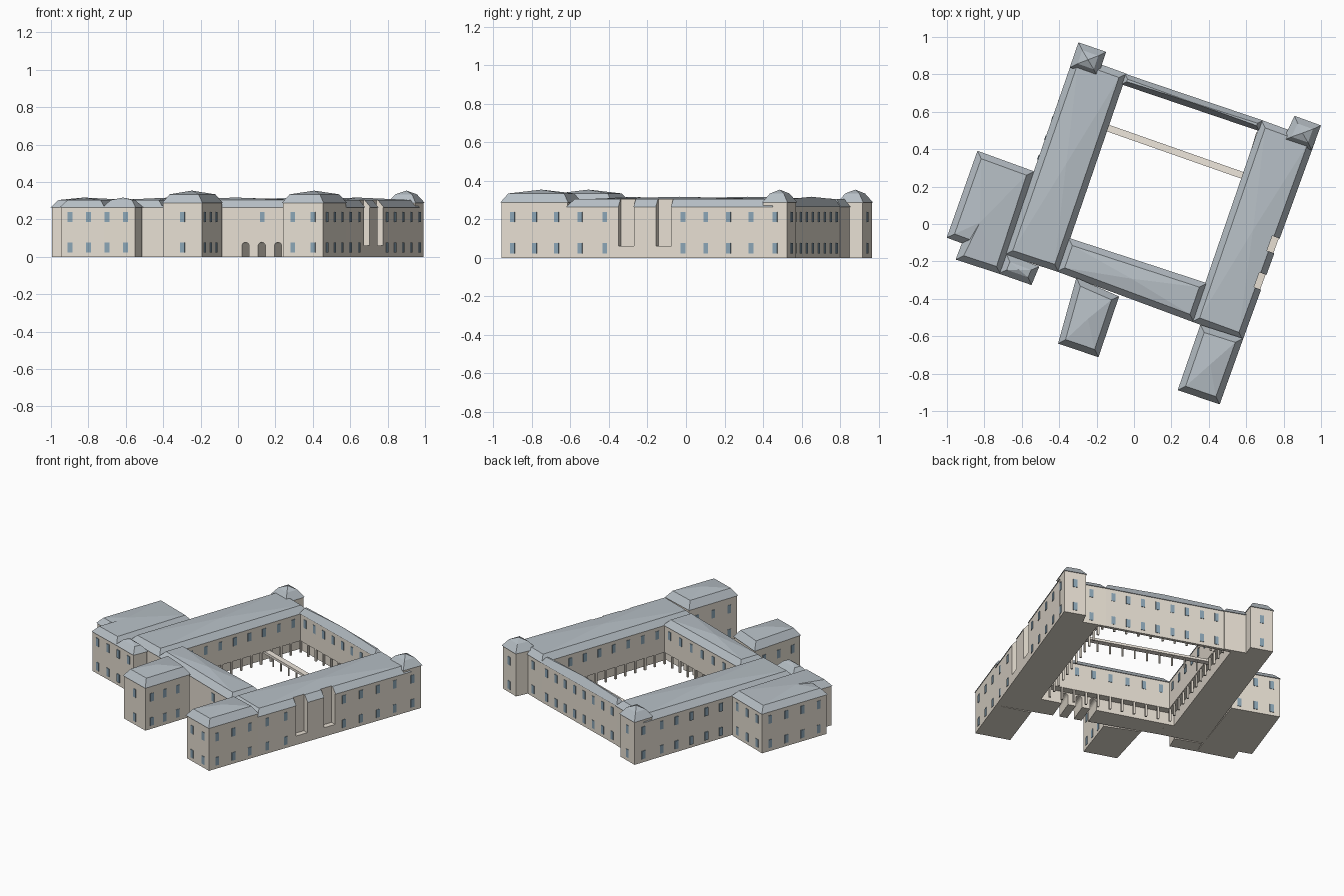
import bpy, bmesh, math
from mathutils import Vector

if "Cube" in bpy.data.objects:
    bpy.data.objects.remove(bpy.data.objects["Cube"])


def material(name, rgb):
    m = bpy.data.materials.new(name)
    m.diffuse_color = (*rgb, 1)
    m.use_nodes = True
    m.node_tree.nodes["Principled BSDF"].inputs["Base Color"].default_value = m.diffuse_color
    return m


WALL = material("plaster", (0.80, 0.74, 0.65))
ROOF = material("slate", (0.47, 0.52, 0.56))
GLASS = material("glass", (0.26, 0.38, 0.47))
TRIM = material("pale_stone", (0.86, 0.80, 0.72))


def offset(poly, d):
    """Move each edge of a CCW outline outwards by d (number or per-edge list)."""
    n = len(poly)
    ds = d if isinstance(d, list) else [d] * n
    lines = []
    for i in range(n):
        a, b = Vector(poly[i]), Vector(poly[(i + 1) % n])
        t = (b - a).normalized()
        nrm = Vector((t.y, -t.x))
        lines.append((nrm, nrm.dot(a) + ds[i]))
    out = []
    for i in range(n):
        (n1, c1), (n2, c2) = lines[i - 1], lines[i]
        det = n1.x * n2.y - n1.y * n2.x
        out.append(((c1 * n2.y - c2 * n1.y) / det, (n1.x * c2 - n2.x * c1) / det))
    return out


def ring(bm, poly, z):
    return [bm.verts.new((x, y, z)) for x, y in poly]


def bridge(bm, lo, hi, mat=0):
    n = len(lo)
    for i in range(n):
        j = (i + 1) % n
        bm.faces.new((lo[i], lo[j], hi[j], hi[i])).material_index = mat


def prism(bm, poly, z0, z1):
    lo, hi = ring(bm, poly, z0), ring(bm, poly, z1)
    bridge(bm, lo, hi)
    bm.faces.new(lo[::-1])
    bm.faces.new(hi)


def strip(p, q, width):
    """Rectangle of the given width along the segment p-q."""
    p, q = Vector(p), Vector(q)
    t = (q - p).normalized() * width / 2
    s = Vector((t.y, -t.x))
    return [tuple(v) for v in (p + s, q + s, q - s, p - s)]


def finish(bm, name, *mats):
    bmesh.ops.recalc_face_normals(bm, faces=bm.faces)
    me = bpy.data.meshes.new(name)
    bm.to_mesh(me)
    bm.free()
    for m in mats:
        me.materials.append(m)
    ob = bpy.data.objects.new(name, me)
    bpy.context.collection.objects.link(ob)
    return ob


def building(name, poly, eave, brk, top, inset):
    """Walls with a mansard roof and a shallow peak."""
    bm = bmesh.new()
    base, wall = ring(bm, poly, 0), ring(bm, poly, eave)
    lip = ring(bm, offset(poly, 0.005), eave)
    upper = ring(bm, offset(poly, -inset), brk)
    bm.faces.new(base[::-1])
    bridge(bm, base, wall)
    bridge(bm, wall, lip, 1)
    bridge(bm, lip, upper, 1)
    cx, cy = (sum(p[k] for p in poly) / len(poly) for k in (0, 1))
    peak = bm.verts.new((cx, cy, top))
    for i in range(len(poly)):
        bm.faces.new((upper[i], upper[(i + 1) % len(poly)], peak)).material_index = 1
    return finish(bm, name, WALL, ROOF)


def cut(ob, cutter):
    cutter.hide_render = True
    m = ob.modifiers.new("cut", 'BOOLEAN')
    m.operation, m.solver, m.object = 'DIFFERENCE', 'EXACT', cutter
    bpy.context.view_layer.objects.active = ob
    bpy.ops.object.modifier_apply(modifier=m.name)


# Wings around the court
low = (0.265, 0.304, 0.317)
high = (0.287, 0.334, 0.354)
left_wing = building("left_wing", [(-.684, -.16), (-.406, -.251), (-.045, .80), (-.316, .898)], *low, .028)
right_wing = building("right_wing", [(.316, -.519), (.578, -.615), (.965, .447), (.684, .55)], *low, .028)
front_wing = building("front_wing", [(-.406, -.251), (.316, -.519), (.385, -.32), (-.347, -.08)], *low, .028)
back_wing = building("back_wing", [(-.062, .75), (.667, .503), (.684, .55), (-.045, .797)], *low, .018)

# Outer blocks and corner towers
building("left_block", [(-.995, -.07), (-.914, -.10), (-.947, -.187), (-.717, -.262),
                        (-.54, .278), (-.834, .385)], *low, .028)
building("small_block", [(-.717, -.262), (-.551, -.32), (-.513, -.23), (-.68, -.166)], *low, .028)
building("middle_block", [(-.40, -.636), (-.193, -.706), (-.086, -.39), (-.305, -.294)], *high, .028)
building("right_block", [(.24, -.885), (.455, -.958), (.578, -.615), (.358, -.545)], *high, .028)
building("back_left_tower", [(-.337, .84), (-.198, .791), (-.155, .917), (-.294, .965)], *high, .028)
building("back_right_tower", [(.802, .449), (.947, .401), (.993, .524), (.861, .572)], *high, .028)

# Open arcade on the court side
court = [(-.347, -.08), (.385, -.32), (.667, .503), (-.062, .75)]
bm = bmesh.new()
prism(bm, offset(court, [.05, .05, .03, .05]), -.02, .082)
arcade_cutter = finish(bm, "arcade_cutter")
for wing in (left_wing, right_wing, front_wing, back_wing):
    cut(wing, arcade_cutter)

# Recesses on the right wing, above low ledges
bm = bmesh.new()
for c in ((.758, -.115), (.689, -.31)):
    c, t = Vector(c), Vector((.342, .94)) * .042
    prism(bm, strip(c - t, c + t, .07), .06, .4)
recess_cutter = finish(bm, "recess_cutter")
cut(right_wing, recess_cutter)

# Arched passages through the front wing
along, deep = Vector((.937, -.348, 0)), Vector((.348, .937, 0))
profile = [(-.021, -.02), (.021, -.02)] + [
    (.021 * math.cos(math.pi * i / 8), .057 + .021 * math.sin(math.pi * i / 8)) for i in range(9)]
bm = bmesh.new()
for x in (.04, .127, .214):
    o = Vector((x, -.251 - (x + .406) * .371, 0))
    a, b = ([bm.verts.new(o + along * u + deep * d + Vector((0, 0, z))) for u, z in profile]
            for d in (-.03, .19))
    bridge(bm, a, b)
    bm.faces.new(a)
    bm.faces.new(b[::-1])
arch_cutter = finish(bm, "arch_cutter")
cut(front_wing, arch_cutter)
for c in (arcade_cutter, recess_cutter, arch_cutter):
    bpy.data.objects.remove(c)

# Arcade columns
bm = bmesh.new()
line = offset(court, .008)
for i, n in enumerate((10, 12, 10, 12)):
    a, b = Vector(line[i]), Vector(line[(i + 1) % 4])
    t = (b - a).normalized() * .006
    for k in range(n):
        p = a.lerp(b, k / n)
        prism(bm, strip(p - t, p + t, .012), 0, .083)
finish(bm, "arcade_columns", WALL)

# Covered walkway across the court
a, b = Vector((-.16, .52)), Vector((.60, .253))
bm = bmesh.new()
prism(bm, strip(a, b, .037), .066, .082)
prism(bm, strip((.602, .28), (.664, .49), .02), .07, .082)
finish(bm, "walkway_roof", TRIM)
bm = bmesh.new()
for k in range(1, 10):
    p = a.lerp(b, k / 10)
    prism(bm, strip(p - Vector((.004, 0)), p + Vector((.004, 0)), .008), 0, .067)
finish(bm, "walkway_posts", WALL)

# Windows: start, end, count per row, rows
UP, BOTH = (.212,), (.05, .212)
runs = [((-.342, .825), (-.53, .305), 5, BOTH), (court[0], court[3], 8, UP),
        ((-.045, .797), (.684, .55), 8, BOTH), (court[2], court[3], 8, UP),
        (court[1], court[2], 8, UP), (court[0], court[1], 7, UP),
        ((.947, .398), (.775, -.074), 4, BOTH), ((.672, -.357), (.578, -.615), 2, BOTH),
        ((.684, .55), (.861, .485), 1, BOTH),
        ((.578, -.615), (.455, -.958), 3, BOTH), ((.455, -.958), (.24, -.885), 2, BOTH),
        ((.24, -.885), (.358, -.545), 3, BOTH), ((-.40, -.636), (-.193, -.706), 1, BOTH),
        ((-.193, -.706), (-.10, -.43), 3, BOTH), ((-.40, -.636), (-.31, -.31), 3, BOTH),
        ((-.947, -.187), (-.551, -.32), 4, BOTH), ((-.995, -.07), (-.834, .385), 4, BOTH),
        ((-.834, .385), (-.54, .278), 3, BOTH), ((0, -.4016), (.26, -.498), 1, UP),
        ((-.337, .84), (-.294, .965), 1, BOTH), ((-.294, .965), (-.155, .917), 1, BOTH),
        ((.947, .401), (.993, .524), 1, BOTH), ((.993, .524), (.861, .572), 1, BOTH)]
bm = bmesh.new()
for p, q, n, rows in runs:
    p, q = Vector(p), Vector(q)
    t = (q - p).normalized() * .013
    for k in range(n):
        c = p.lerp(q, (k + .5) / n)
        for z in rows:
            prism(bm, strip(c - t, c + t, .006), z - .027, z + .027)
finish(bm, "windows", GLASS)
